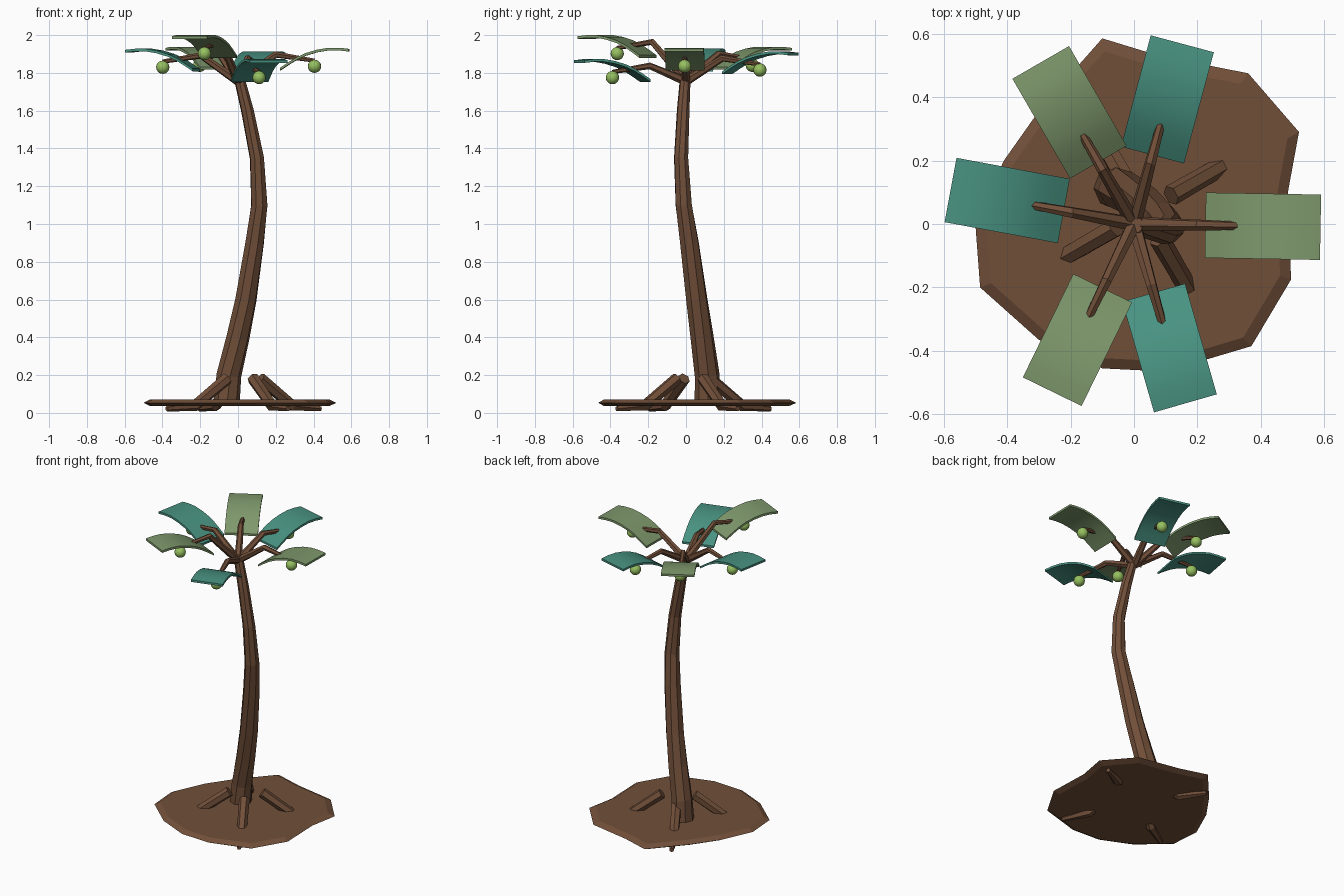
import bpy
import bmesh
from math import sin, cos, pi, radians
from mathutils import Vector

cube = bpy.data.objects.get("Cube")
if cube:
    bpy.data.objects.remove(cube, do_unlink=True)


def material(name, rgb):
    linear = [((c / 255 + 0.055) / 1.055) ** 2.4 for c in rgb] + [1.0]
    mat = bpy.data.materials.new(name)
    mat.use_nodes = True
    mat.diffuse_color = linear
    bsdf = next(n for n in mat.node_tree.nodes if n.type == 'BSDF_PRINCIPLED')
    bsdf.inputs["Base Color"].default_value = linear
    return mat


BARK = material("brown bark", (113, 79, 57))
TEAL = material("teal leaf", (72, 146, 129))
GREEN = material("olive green leaf", (126, 152, 108))
FRUIT = material("light green fruit", (150, 192, 96))


def make_object(name, bm, mat, smooth_angle=None):
    bmesh.ops.recalc_face_normals(bm, faces=bm.faces)
    mesh = bpy.data.meshes.new(name)
    bm.to_mesh(mesh)
    bm.free()
    mesh.materials.append(mat)
    obj = bpy.data.objects.new(name, mesh)
    bpy.context.collection.objects.link(obj)
    if smooth_angle:
        bpy.ops.object.select_all(action='DESELECT')
        obj.select_set(True)
        bpy.context.view_layer.objects.active = obj
        bpy.ops.object.shade_smooth_by_angle(angle=radians(smooth_angle))
    return obj


def loft(bm, rings):
    """Join rings of points with quads and cap both ends."""
    rows = [[bm.verts.new(p) for p in ring] for ring in rings]
    n = len(rows[0])
    for a, b in zip(rows, rows[1:]):
        for i in range(n):
            j = (i + 1) % n
            bm.faces.new((a[i], a[j], b[j], b[i]))
    bm.faces.new(rows[0][::-1])
    bm.faces.new(rows[-1])


def tube(name, path, radii, sides, mat, twist=0.0):
    """Faceted tapering tube along a path."""
    pts = [Vector(p) for p in path]
    side = None
    rings = []
    for k, (p, r) in enumerate(zip(pts, radii)):
        d = (pts[min(k + 1, len(pts) - 1)] - pts[max(k - 1, 0)]).normalized()
        if side is None:
            side = d.cross(Vector((0, 1, 0.3)))
        side = (side - d * side.dot(d)).normalized()
        up = d.cross(side)
        angles = [2 * pi * i / sides + twist * k for i in range(sides)]
        rings.append([p + r * (cos(a) * side + sin(a) * up) for a in angles])
    bm = bmesh.new()
    loft(bm, rings)
    return make_object(name, bm, mat)


def polar(r, z, angle, center=(0, 0)):
    return (center[0] + r * cos(angle), center[1] + r * sin(angle), z)


# Irregular ground slab with a pointed rim
outline = [(-0.1, 0.585), (0.08, 0.53), (0.36, 0.475), (0.52, 0.29),
           (0.485, 0.1), (0.495, -0.175), (0.37, -0.385), (0.1, -0.465),
           (-0.1, -0.455), (-0.3, -0.365), (-0.485, -0.2), (-0.5, 0.0),
           (-0.41, 0.2), (-0.29, 0.37)]
bm = bmesh.new()
loft(bm, [[(x * s, y * s, z) for x, y in outline]
          for s, z in ((0.93, 0.036), (1, 0.053), (0.93, 0.072))])
make_object("ground", bm, BARK)

# Curved trunk
trunk = [(-0.06, 0.115, 0.05), (-0.048, 0.112, 0.2), (0.0, 0.085, 0.4),
         (0.042, 0.057, 0.6), (0.088, 0.018, 0.9), (0.113, -0.012, 1.1),
         (0.1, -0.026, 1.35), (0.05, -0.015, 1.6), (0.002, -0.003, 1.79)]
tube("trunk", trunk,
     [0.069, 0.066, 0.062, 0.058, 0.052, 0.046, 0.039, 0.034, 0.028],
     8, BARK, twist=0.08)

# Four roots set square to each other
for i in range(4):
    a = radians(30 + 90 * i)
    path = [polar(r, z, a, (0.03, 0.04))
            for r, z in ((0.1, 0.182), (0.3, 0.037), (0.47, 0.022))]
    tube(f"root_{i + 1}", path, [0.033, 0.03, 0.014], 6, BARK)

# Leaf profile: radius and height above the fruit
PROFILE = [(0.225, -0.015), (0.265, 0.012), (0.31, 0.04), (0.36, 0.063),
           (0.42, 0.081), (0.48, 0.091), (0.535, 0.091), (0.588, 0.085)]
HALF_WIDTH = 0.103
THICKNESS = 0.014

# Crown: each arm carries one branch, one leaf and one fruit
arms = [(-1, 1.835, GREEN), (75, 1.815, TEAL), (120, 1.84, GREEN),
        (169.5, 1.83, TEAL), (244, 1.902, GREEN), (286, 1.775, TEAL)]
for i, (degrees, height, leaf_mat) in enumerate(arms, 1):
    a = radians(degrees)
    across = Vector((-sin(a), cos(a), 0)) * HALF_WIDTH

    tube(f"branch_{i}",
         [polar(0.0, 1.755, a), polar(0.2, height + 0.062, a),
          polar(0.405, height + 0.03, a)],
         [0.024, 0.018, 0.011], 6, BARK)

    rings = []
    for r, z in PROFILE:
        p = Vector(polar(r, height + z, a))
        drop = Vector((0, 0, THICKNESS / 2))
        rings.append([p - across - drop, p + across - drop,
                      p + across + drop, p - across + drop])
    bm = bmesh.new()
    loft(bm, rings)
    make_object(f"leaf_{i}", bm, leaf_mat, 40)

    bm = bmesh.new()
    bmesh.ops.create_uvsphere(bm, u_segments=16, v_segments=10, radius=0.035)
    bmesh.ops.translate(bm, verts=bm.verts, vec=polar(0.405, height, a))
    make_object(f"fruit_{i}", bm, FRUIT, 40)
